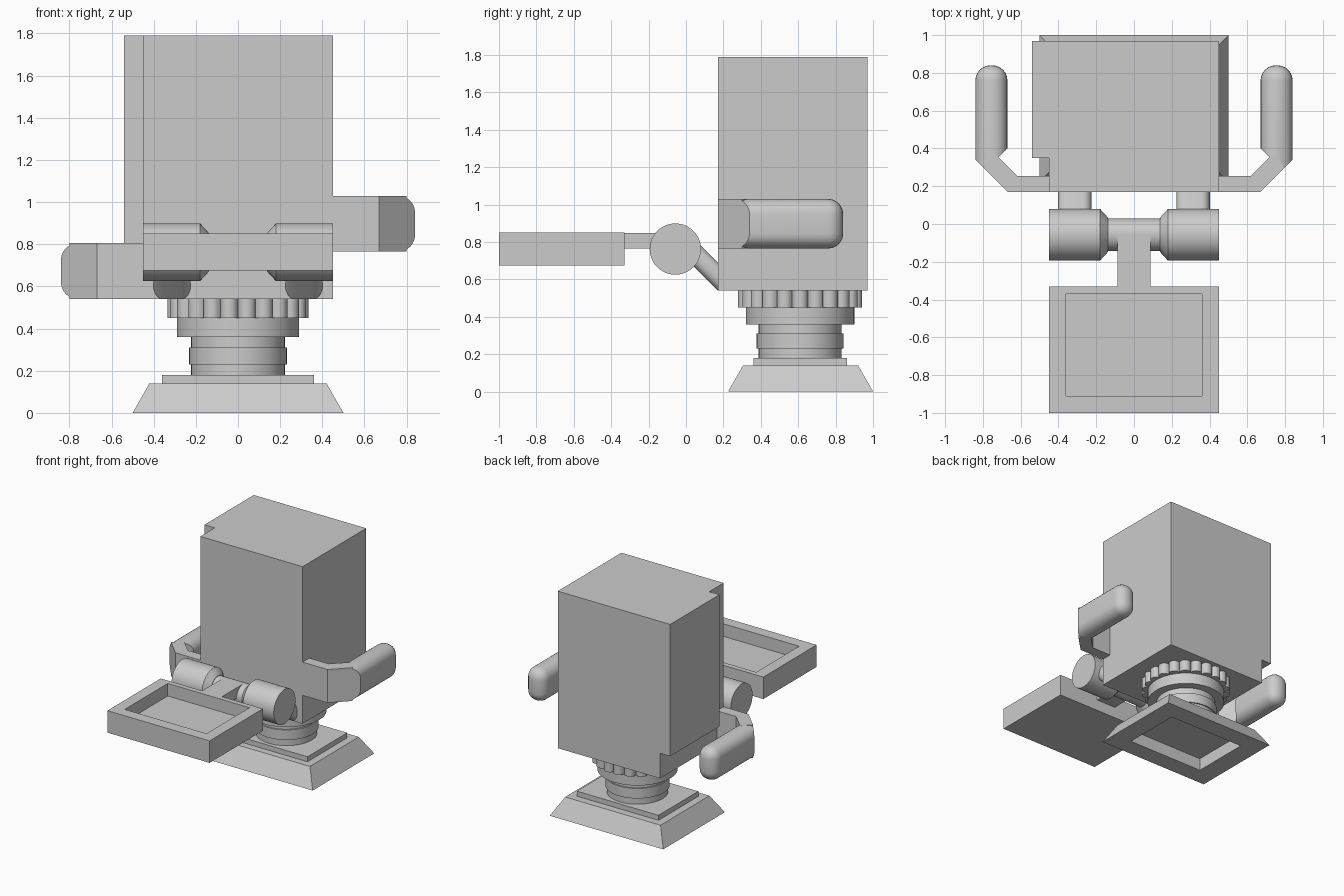
import bpy, bmesh, math
from mathutils import Matrix, Vector

if "Cube" in bpy.data.objects:
    bpy.data.objects.remove(bpy.data.objects["Cube"])


def finish(name, bm, smooth=False):
    bmesh.ops.recalc_face_normals(bm, faces=bm.faces)
    mesh = bpy.data.meshes.new(name)
    bm.to_mesh(mesh)
    bm.free()
    ob = bpy.data.objects.new(name, mesh)
    bpy.context.collection.objects.link(ob)
    if smooth:
        bpy.ops.object.select_all(action='DESELECT')
        ob.select_set(True)
        bpy.context.view_layer.objects.active = ob
        bpy.ops.object.shade_smooth_by_angle(angle=math.radians(35))
    return ob


def prism(name, pts, z0, z1, smooth=False):
    """Extrude a plan outline upward."""
    bm = bmesh.new()
    face = bm.faces.new([bm.verts.new((x, y, z0)) for x, y in pts])
    ext = bmesh.ops.extrude_face_region(bm, geom=[face])
    bmesh.ops.translate(bm, vec=(0, 0, z1 - z0),
                        verts=[v for v in ext['geom'] if isinstance(v, bmesh.types.BMVert)])
    return finish(name, bm, smooth)


def rect(x0, x1, y0, y1):
    return [(x0, y0), (x1, y0), (x1, y1), (x0, y1)]


def loops(name, rings, smooth=False, closed=False):
    """Skin a stack of equal-sized point rings."""
    bm = bmesh.new()
    rows = [[bm.verts.new(p) for p in r] for r in rings]
    n = len(rows[0])
    for a, b in zip(rows, rows[1:]):
        for i in range(n):
            j = (i + 1) % n
            bm.faces.new((a[i], a[j], b[j], b[i]))
    bm.faces.new(rows[0])
    bm.faces.new(rows[-1])
    return finish(name, bm, smooth)


def ring_rect(hx, y0, y1, z):
    return [(x, y, z) for x, y in rect(-hx, hx, y0, y1)]


def lathe(name, profile, matrix, n=48):
    rings = [[matrix @ Vector((r * math.cos(2 * math.pi * i / n),
                               r * math.sin(2 * math.pi * i / n), h))
              for i in range(n)] for r, h in profile]
    return loops(name, rings, True)


def rounded_bar(name, size, matrix, radius, cuts):
    """Bevelled box trimmed by planes (point, outward normal)."""
    bm = bmesh.new()
    bmesh.ops.create_cube(bm, size=1, matrix=Matrix.Diagonal((*size, 1)))
    bmesh.ops.bevel(bm, geom=bm.edges[:], offset=radius, segments=6,
                    profile=0.5, affect='EDGES')
    bm.transform(matrix)
    for co, no in cuts:
        bmesh.ops.bisect_plane(bm, geom=bm.verts[:] + bm.edges[:] + bm.faces[:],
                               plane_co=co, plane_no=no, clear_outer=True)
        bmesh.ops.holes_fill(bm, edges=[e for e in bm.edges if e.is_boundary])
    return finish(name, bm, True)


CY = 0.61  # column centre

# Hollow sloped base with a plate on top
loops("base", [ring_rect(0.34, CY - 0.24, CY + 0.24, 0.10),
               ring_rect(0.34, CY - 0.24, CY + 0.24, 0),
               ring_rect(0.5, 0.225, 1.0, 0),
               ring_rect(0.42, 0.305, 0.92, 0.14)])
prism("base_plate", rect(-0.36, 0.36, 0.36, 0.86), 0.14, 0.18)

# Stepped column and scalloped collar
lathe("column", [(0.222, 0.17), (0.222, 0.23), (0.232, 0.23), (0.232, 0.31),
                 (0.222, 0.31), (0.222, 0.36), (0.29, 0.36), (0.29, 0.46)],
      Matrix.Translation((0, CY, 0)))
N = 176
collar = []
for i in range(N):
    a = 2 * math.pi * i / N
    r = 0.298 + 0.037 * math.sqrt(abs(math.sin(11 * a + math.pi / 2)))
    collar.append((r * math.cos(a), CY + r * math.sin(a)))
prism("scalloped_collar", collar, 0.45, 0.545, True)

# Main body with a side overhang
prism("body", rect(-0.45, 0.45, 0.17, 0.97), 0.54, 1.79)
prism("body_side_overhang", rect(-0.54, -0.45, 0.35, 0.97), 0.74, 1.79)

# Side handles: bracket and rounded grip, left one lower
for side, s, z0 in (("right", 1, 0.765), ("left", -1, 0.54)):
    outline = [(0.44, 0.17), (0.67, 0.17), (0.80, 0.30), (0.735, 0.37),
               (0.62, 0.255), (0.44, 0.255)]
    prism(side + "_handle_bracket", [(s * x, y) for x, y in outline], z0, z0 + 0.265)
    rounded_bar(side + "_handle_grip", (0.17, 0.84, 0.265),
                Matrix.Translation((s * 0.755, 0.42, z0 + 0.1325)), 0.08,
                [((s * 0.67, 0.17, 0), (s, -1, 0)),
                 ((s * 0.67, 0.40, 0), (-s, -1, 0))])

# Hinge barrels, axle and slanted struts
hinge = Matrix.Translation((0, -0.057, 0.762)) @ Matrix.Rotation(math.pi / 2, 4, 'Y')
lathe("hinge_axle", [(0.086, -0.16), (0.086, 0.16)], hinge)
for side, s in (("right", 1), ("left", -1)):
    lathe(side + "_hinge_barrel",
          [(0.137, s * 0.45), (0.137, s * 0.18), (0.09, s * 0.137)], hinge)
    rounded_bar(side + "_strut", (0.177, 0.5, 0.106),
                Matrix.Translation((s * 0.313, 0.12, 0.665))
                @ Matrix.Rotation(-math.pi / 4, 4, 'X'), 0.045,
                [((0, 0.17, 0), (0, 1, 0)), ((0, -0.03, 0), (0, -1, 0))])

# Front tray on its stem
prism("tray_stem", rect(-0.087, 0.087, -0.34, -0.06), 0.765, 0.848)
loops("tray", [ring_rect(0.36, -0.91, -0.37, 0.75),
               ring_rect(0.36, -0.91, -0.37, 0.85),
               ring_rect(0.45, -1.0, -0.33, 0.85),
               ring_rect(0.45, -1.0, -0.33, 0.675)])
